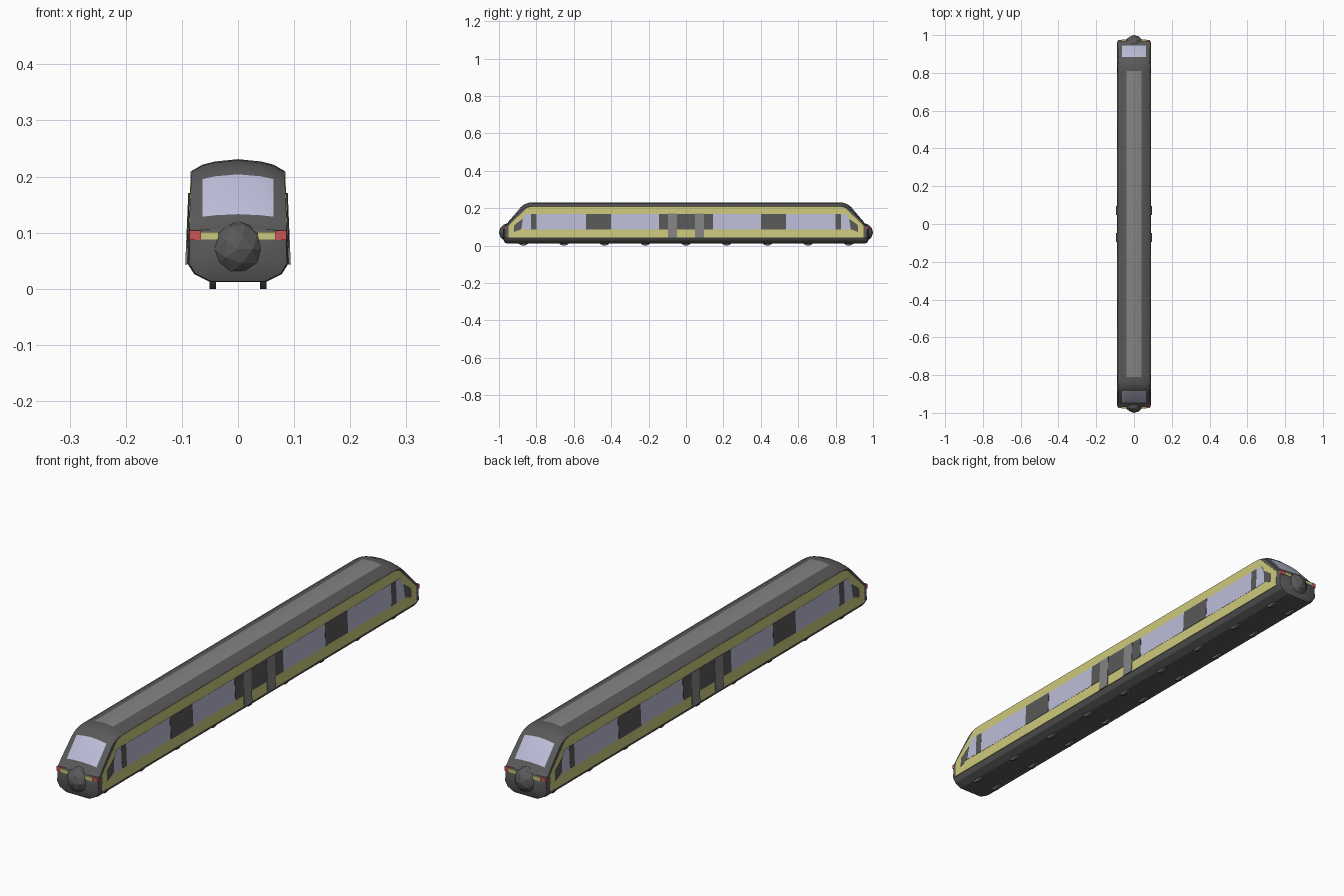
import bpy, bmesh, math
from mathutils import Matrix

if "Cube" in bpy.data.objects:
    bpy.data.objects.remove(bpy.data.objects["Cube"])


def material(name, r, g, b):
    m = bpy.data.materials.new(name)
    m.use_nodes = True
    m.diffuse_color = (r, g, b, 1)
    m.node_tree.nodes["Principled BSDF"].inputs["Base Color"].default_value = (r, g, b, 1)
    return m


DARK = material("dark grey", 0.1, 0.1, 0.1)
GREY = material("light grey", 0.23, 0.23, 0.23)
YELLOW = material("pale yellow", 0.6, 0.58, 0.2)
GLASS = material("lavender glass", 0.5, 0.5, 0.68)
RED = material("red lamp", 0.6, 0.09, 0.09)


def finish(name, bm, *mats, smooth=False):
    bmesh.ops.recalc_face_normals(bm, faces=bm.faces)
    me = bpy.data.meshes.new(name)
    bm.to_mesh(me)
    bm.free()
    for m in mats:
        me.materials.append(m)
    ob = bpy.data.objects.new(name, me)
    bpy.context.collection.objects.link(ob)
    if smooth:
        bpy.ops.object.select_all(action='DESELECT')
        ob.select_set(True)
        bpy.context.view_layer.objects.active = ob
        bpy.ops.object.shade_smooth_by_angle(angle=math.radians(25))
    return ob


def side_x(z):
    return 0.09 - (z - 0.045) * 0.0424


# Body: half cross-section lofted along y; the roof drops towards each end
HALF = [(0.05, 0.012), (0.078, 0.026), (0.09, 0.045), (0.083, 0.21),
        (0.063, 0.2215), (0.04, 0.227), (0, 0.231)]
END = [(0.81, 0.231, 1), (0.84, 0.229, 1), (0.865, 0.22, 1), (0.885, 0.204, 1),
       (0.945, 0.133, 1), (0.955, 0.118, 1), (0.968, 0.11, 0.97), (0.977, 0.1, 0.6)]


def section(bm, y, top, scale):
    pts = []
    for x, z in HALF:
        if z > 0.045:
            z = 0.045 + (z - 0.045) * (top - 0.045) / 0.186
            if x > 0.08:
                x = side_x(z)
        pts.append((x * scale, 0.06 + (z - 0.06) * scale))
    ring = pts + [(-x, z) for x, z in reversed(pts[:-1])]
    return [bm.verts.new((x, y, z)) for x, z in ring]


bm = bmesh.new()
stations = [(-y, h, s) for y, h, s in reversed(END)] + END
rings = [section(bm, *s) for s in stations]
for a, b in zip(rings, rings[1:]):
    for i in range(len(a)):
        j = (i + 1) % len(a)
        bm.faces.new((a[i], a[j], b[j], b[i]))
bm.faces.new(rings[0])
bm.faces.new(rings[-1])
for f in bm.faces:
    c = f.calc_center_median()
    if c.z > 0.1 and abs(c.y) < 0.1 and abs(c.x) < 0.035:
        f.material_index = 1        # roof strip
    if 0.89 < abs(c.y) < 0.94 and c.z > 0.14 and abs(c.x) < 0.06:
        f.material_index = 2        # windscreens
finish("body", bm, DARK, GREY, GLASS, smooth=True)


# Thin plates lying on both side walls, outlined in (y, z)
def plates(name, outlines, offset, mat, both_ends=False):
    bm = bmesh.new()
    for outline in outlines:
        for sx in (1, -1):
            for sy in ((1, -1) if both_ends else (1,)):
                layers = [[bm.verts.new((sx * (side_x(z) + d), sy * y, z)) for y, z in outline]
                          for d in (offset - 0.004, offset)]
                bm.faces.new(layers[0])
                bm.faces.new(layers[1])
                n = len(outline)
                for i in range(n):
                    j = (i + 1) % n
                    bm.faces.new((layers[0][i], layers[0][j], layers[1][j], layers[1][i]))
    return finish(name, bm, mat)


def rect(y0, y1, z0=0.086, z1=0.17):
    return [(y0, z0), (y1, z0), (y1, z1), (y0, z1)]


slope = [(0.95, 0.043), (0.95, 0.103), (0.933, 0.122), (0.875, 0.178), (0.85, 0.202), (0.82, 0.209)]
plates("side_panel", [slope + [(-y, z) for y, z in reversed(slope)]], 0.0012, YELLOW)
plates("side_windows", [rect(-0.8, 0.8)], 0.002, GLASS)
plates("cab_windows", [[(0.83, 0.086), (0.88, 0.088), (0.873, 0.143), (0.858, 0.17), (0.83, 0.17)]],
       0.002, GLASS, True)
plates("cab_window_frames", [rect(0.8, 0.83),
       [(0.88, 0.088), (0.92, 0.073), (0.918, 0.11), (0.873, 0.143)]], 0.0022, DARK, True)
plates("dark_window_panels", [rect(0.4, 0.535), rect(0.095, 0.145)], 0.003, DARK, True)
plates("centre_window_panel", [rect(-0.047, 0.047)], 0.003, DARK)
plates("doors", [rect(0.047, 0.095, 0.043, 0.171)], 0.004, GREY, True)


# Lamps at both ends
def lamps(name, x0, x1, y0, y1, z0, z1, mat):
    bm = bmesh.new()
    for sx in (1, -1):
        for sy in (1, -1):
            move = Matrix.Translation((sx * (x0 + x1) / 2, sy * (y0 + y1) / 2, (z0 + z1) / 2))
            size = Matrix.Diagonal((x1 - x0, y1 - y0, z1 - z0, 1))
            bmesh.ops.create_cube(bm, size=1, matrix=move @ size)
    finish(name, bm, mat)


lamps("red_lamps", 0.067, 0.086, 0.952, 0.973, 0.087, 0.104, RED)
lamps("yellow_lamps", 0.035, 0.067, 0.955, 0.976, 0.088, 0.101, YELLOW)

# Faceted round couplers
bm = bmesh.new()
for s in (1, -1):
    place = Matrix.Translation((0, s * 0.95, 0.071)) @ Matrix.Rotation(-s * math.pi / 2, 4, 'X')
    bmesh.ops.create_icosphere(bm, subdivisions=2, radius=0.05, matrix=place)
finish("nose_couplers", bm, DARK)

# Wheels
bm = bmesh.new()
for i in range(-4, 5):
    for sx in (1, -1):
        place = Matrix.Translation((sx * 0.045, i * 0.2175, 0.035)) @ Matrix.Rotation(math.pi / 2, 4, 'Y')
        bmesh.ops.create_cone(bm, cap_ends=True, segments=24, radius1=0.035, radius2=0.035,
                              depth=0.012, matrix=place)
finish("wheels", bm, DARK, smooth=True)
